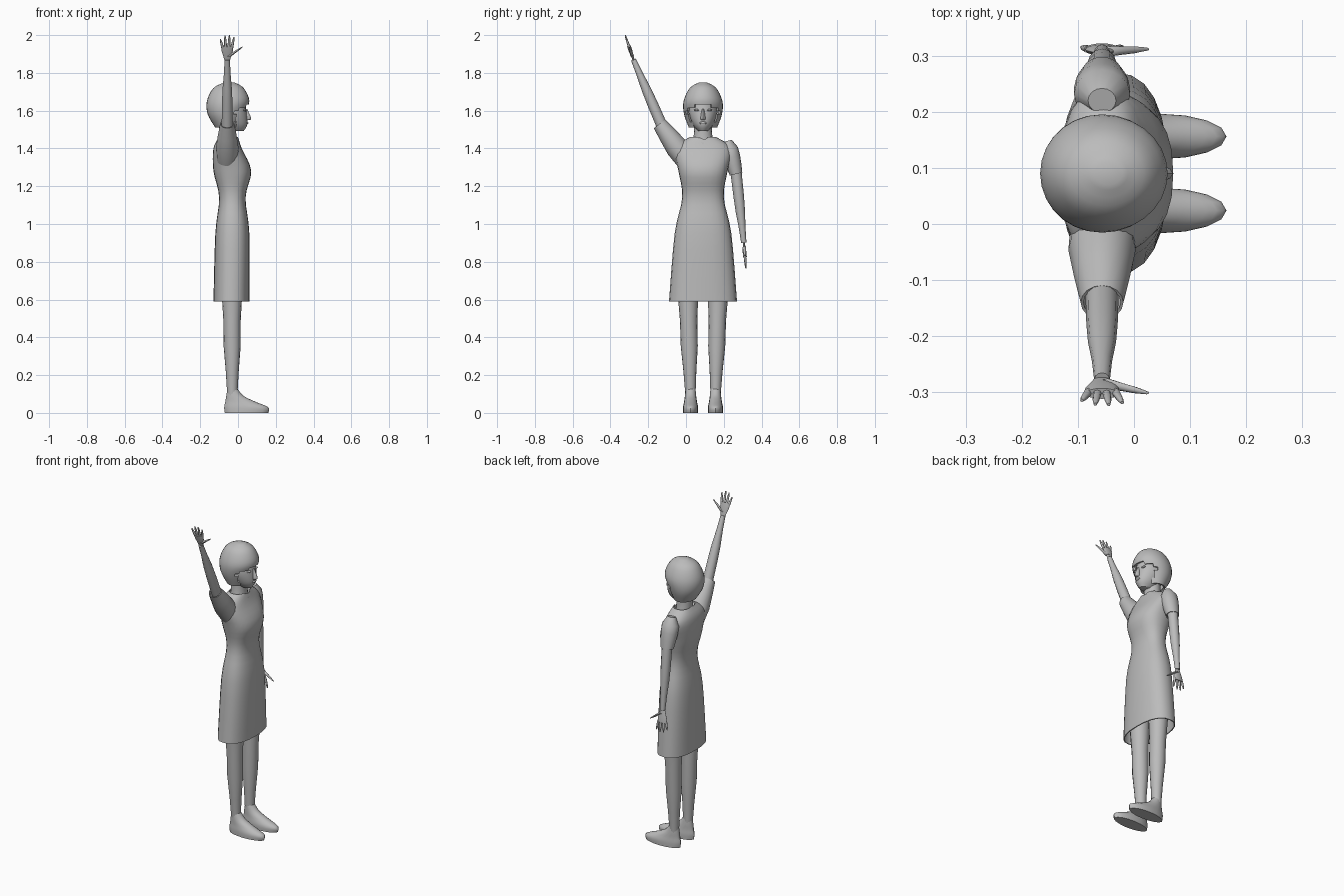
import bpy, bmesh, math
from mathutils import Vector, Matrix

if "Cube" in bpy.data.objects:
    bpy.data.objects.remove(bpy.data.objects["Cube"])

grey = bpy.data.materials.new("plain_grey")
grey.use_nodes = True
grey.diffuse_color = (.5, .5, .5, 1)
grey.node_tree.nodes["Principled BSDF"].inputs["Base Color"].default_value = grey.diffuse_color

MID = .09       # y of the body's plane of symmetry
ARM_X = -.057   # both arms hang in this plane
X = Vector((1, 0, 0))
Z = Vector((0, 0, 1))
SIDES = {"right": -1, "left": 1}


def finish(name, bm):
    bmesh.ops.recalc_face_normals(bm, faces=bm.faces)
    mesh = bpy.data.meshes.new(name)
    bm.to_mesh(mesh)
    bm.free()
    mesh.materials.append(grey)
    mesh.shade_smooth()
    mesh.set_sharp_from_angle(angle=math.radians(50))
    part = bpy.data.objects.new(name, mesh)
    bpy.context.collection.objects.link(part)


def loft(rings, axis=Z, sides=16, power=2, cap_start=True, cap_end=True):
    """Skin rounded rings, each given as centre, half width along x, half width across."""
    bm = bmesh.new()
    across = axis.cross(X).normalized()
    loops = []
    for centre, half_x, half_across in rings:
        loop = []
        for i in range(sides):
            angle = math.tau * i / sides
            c, s = math.cos(angle), math.sin(angle)
            u = math.copysign(abs(c) ** (2 / power), c) * half_x
            v = math.copysign(abs(s) ** (2 / power), s) * half_across
            loop.append(bm.verts.new(centre + X * u + across * v))
        loops.append(loop)
    for lower, upper in zip(loops, loops[1:]):
        for i in range(sides):
            j = (i + 1) % sides
            bm.faces.new((lower[i], lower[j], upper[j], upper[i]))
    if cap_start:
        bm.faces.new(loops[0])
    if cap_end:
        bm.faces.new(loops[-1])
    return bm


def smooth_rows(rows, steps=4):
    """Run a smooth curve through a few key rows."""
    keys = [Vector(row) for row in rows]
    result = []
    for i in range(len(keys) - 1):
        before, a, b, after = keys[max(i - 1, 0)], keys[i], keys[i + 1], keys[min(i + 2, len(keys) - 1)]
        for step in range(steps):
            t = step / steps
            leave, arrive = (b - before) / 2, (after - a) / 2
            bend = (a - b) * 2 + leave + arrive
            swing = (b - a) * 3 - leave * 2 - arrive
            result.append(((bend * t + swing) * t + leave) * t + a)
    return result + [keys[-1]]


def upright(rows, y=MID, **options):
    """Loft upward through key rows of height, back, front and half width."""
    rings = []
    for z, back, front, half_width in smooth_rows(rows):
        centre = Vector(((back + front) / 2, y, z))
        rings.append((centre, (front - back) / 2, half_width))
    return loft(rings, **options)


def limb(start, end, radii, flat=1, **options):
    """Loft along a straight line with evenly spaced radii."""
    start, end = Vector(start), Vector(end)
    last = len(radii) - 1
    rings = [(start.lerp(end, i / last), r, r * flat) for i, r in enumerate(radii)]
    return loft(rings, end - start, **options)


def thicken(bm, depth):
    bmesh.ops.recalc_face_normals(bm, faces=bm.faces)
    bmesh.ops.solidify(bm, geom=bm.faces[:], thickness=depth)


# Dress, open at hem and neck, with a small notch at the front of the neckline
dress = upright([(.59, -.13, .06, .18), (.95, -.12, .06, .15), (1.14, -.1, .04, .11),
                 (1.28, -.13, .07, .13), (1.4, -.13, .02, .15), (1.46, -.1, 0, .07)],
                sides=24, power=2.4, cap_start=False, cap_end=False)
top = max(vert.co.z for vert in dress.verts)
for vert in dress.verts:
    if vert.co.z == top and vert.co.x > -.01 and abs(vert.co.y - MID) < .02:
        vert.co += Vector((.006, 0, -.03))
thicken(dress, .006)
finish("dress", dress)

# Short sleeves with open cuffs
sleeves = {
    "raised_sleeve": limb((ARM_X, 0, 1.34), (ARM_X, -.14, 1.53), [.056, .06, .05, .038], cap_end=False),
    "lowered_sleeve": limb((ARM_X, .22, 1.44), (ARM_X, .265, 1.265), [.025, .05, .05, .045, .038],
                           flat=.9, cap_end=False),
}
for name, sleeve in sleeves.items():
    thicken(sleeve, .005)
    finish(name, sleeve)


# Hand with a flat palm, four fanned fingers and a thumb towards the front
def hand(side, wrist, tip):
    wrist = Vector(wrist)
    reach = Vector(tip) - wrist

    def at(x, along):
        return wrist + X * x + reach * along

    finish(side + "_palm", limb(at(0, -.05), at(0, .55), [.014, .021, .03, .03], flat=.33))
    for number, length in enumerate((.83, .98, 1, .92)):
        x = (number - 1.5) * .016
        finish(f"{side}_finger_{number + 1}", limb(
            at(x, .48), at(x * 1.5, length), [.008, .007, .006, .003], flat=.9, sides=8))
    finish(side + "_thumb", limb(
        at(.01, .15), at(.08, .52), [.014, .011, .009, .004], flat=.7, sides=8))


# Arms, tapering to the wrists
def arm(side, shoulder, wrist, tip):
    finish(side + "_arm", limb(shoulder, wrist, [.03, .029, .028, .025, .018, .014], sides=12))
    hand(side, wrist, tip)


arm("raised", (ARM_X, -.11, 1.48), (ARM_X, -.278, 1.87), (ARM_X, -.322, 2))
arm("lowered", (ARM_X, .26, 1.32), (ARM_X, .306, .9), (ARM_X, .317, .765))

# Legs and feet
for side, sign in SIDES.items():
    ankle = Vector((-.03, MID + sign * .066, .08))
    hip = Vector((-.033, MID + sign * .086, .9))
    finish(side + "_leg", limb(ankle, hip, [.026, .034, .045, .046, .054, .06, .06]))
    finish(side + "_foot", upright(
        [(0, -.07, .16, .04), (.03, -.073, .16, .04), (.06, -.067, .09, .034),
         (.09, -.062, .03, .03), (.13, -.055, -.005, .026)], y=ankle.y))

# Neck, and a face that narrows to the chin
finish("neck", upright([(1.38, -.1, 0, .07), (1.46, -.1, -.01, .05), (1.56, -.1, -.01, .045)]))
finish("face", upright([(1.492, -.05, .03, .025), (1.53, -.1, .05, .055),
                        (1.6, -.13, .045, .077), (1.69, -.11, .03, .06)], sides=20))
finish("nose", upright([(1.55, .03, .057, .01), (1.56, .03, .07, .013),
                        (1.61, .03, .048, .006)], sides=8))


# Lips and eyes as low mounds on the face
def mound(name, place, size):
    bm = bmesh.new()
    matrix = Matrix.LocRotScale(Vector(place), None, Vector(size))
    bmesh.ops.create_uvsphere(bm, u_segments=12, v_segments=8, radius=1, matrix=matrix)
    finish(name, bm)


mound("lips", (.048, MID, 1.535), (.007, .019, .007))
for side, sign in SIDES.items():
    mound(side + "_eye", (.035, MID + sign * .033, 1.603), (.009, .015, .006))

# Bobbed hair with the face opening cut out below an arched fringe
hair = upright([(1.51, -.12, 0, .075), (1.58, -.16, .03, .1), (1.65, -.165, .06, .103),
                (1.72, -.13, .03, .07), (1.75, -.07, -.02, .02)],
               sides=28, cap_start=False)
opening = []
for face in hair.faces:
    middle = face.calc_center_median()
    fringe = 1.64 - 6 * (middle.y - MID) ** 2
    if middle.x > -.012 and middle.z < fringe:
        opening.append(face)
bmesh.ops.delete(hair, geom=opening, context="FACES")
thicken(hair, .012)
finish("bobbed_hair", hair)
